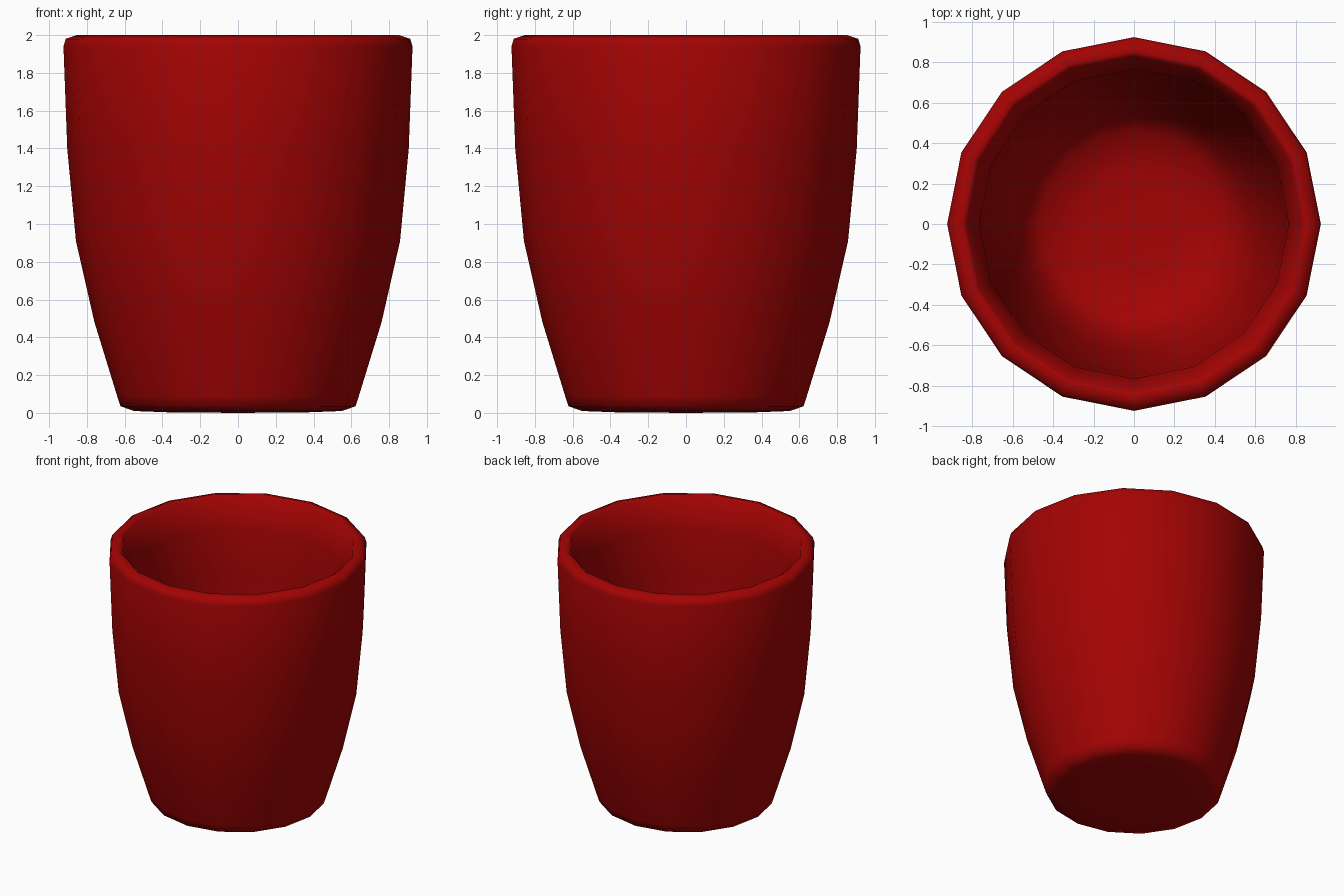
import bpy, bmesh, math

if "Cube" in bpy.data.objects:
    bpy.data.objects.remove(bpy.data.objects["Cube"])

SIDES = 16

# Cup cross-section (radius, height): base, outer wall, rim, inner wall, floor
profile = [
    (0.37, 0.003), (0.55, 0.01), (0.622, 0.035), (0.64, 0.09),
    (0.76, 0.48), (0.858, 0.91), (0.904, 1.40), (0.924, 1.94),
    (0.912, 1.98), (0.852, 2.0), (0.83, 1.985),
    (0.765, 1.76), (0.752, 1.40), (0.725, 0.95),
    (0.64, 0.48), (0.56, 0.20), (0.46, 0.08), (0.25, 0.055),
]

# Revolve the section into a closed, thick-walled cup
bm = bmesh.new()
rings = []
for r, z in profile:
    rings.append([bm.verts.new((r * math.cos(2 * math.pi * i / SIDES),
                                r * math.sin(2 * math.pi * i / SIDES), z))
                  for i in range(SIDES)])
for a, b in zip(rings, rings[1:]):
    for i in range(SIDES):
        j = (i + 1) % SIDES
        bm.faces.new((a[i], a[j], b[j], b[i]))
bottom = bm.verts.new((0, 0, 0))
floor = bm.verts.new((0, 0, 0.05))
for i in range(SIDES):
    j = (i + 1) % SIDES
    bm.faces.new((bottom, rings[0][j], rings[0][i]))
    bm.faces.new((floor, rings[-1][i], rings[-1][j]))
bmesh.ops.recalc_face_normals(bm, faces=bm.faces)
for f in bm.faces:
    f.smooth = True

mesh = bpy.data.meshes.new("cup")
bm.to_mesh(mesh)
bm.free()
cup = bpy.data.objects.new("cup", mesh)
bpy.context.collection.objects.link(cup)

# Red glaze
red = bpy.data.materials.new("red_glaze")
red.diffuse_color = (0.37, 0.001, 0.001, 1)
red.use_nodes = True
red.node_tree.nodes["Principled BSDF"].inputs["Base Color"].default_value = red.diffuse_color
mesh.materials.append(red)
